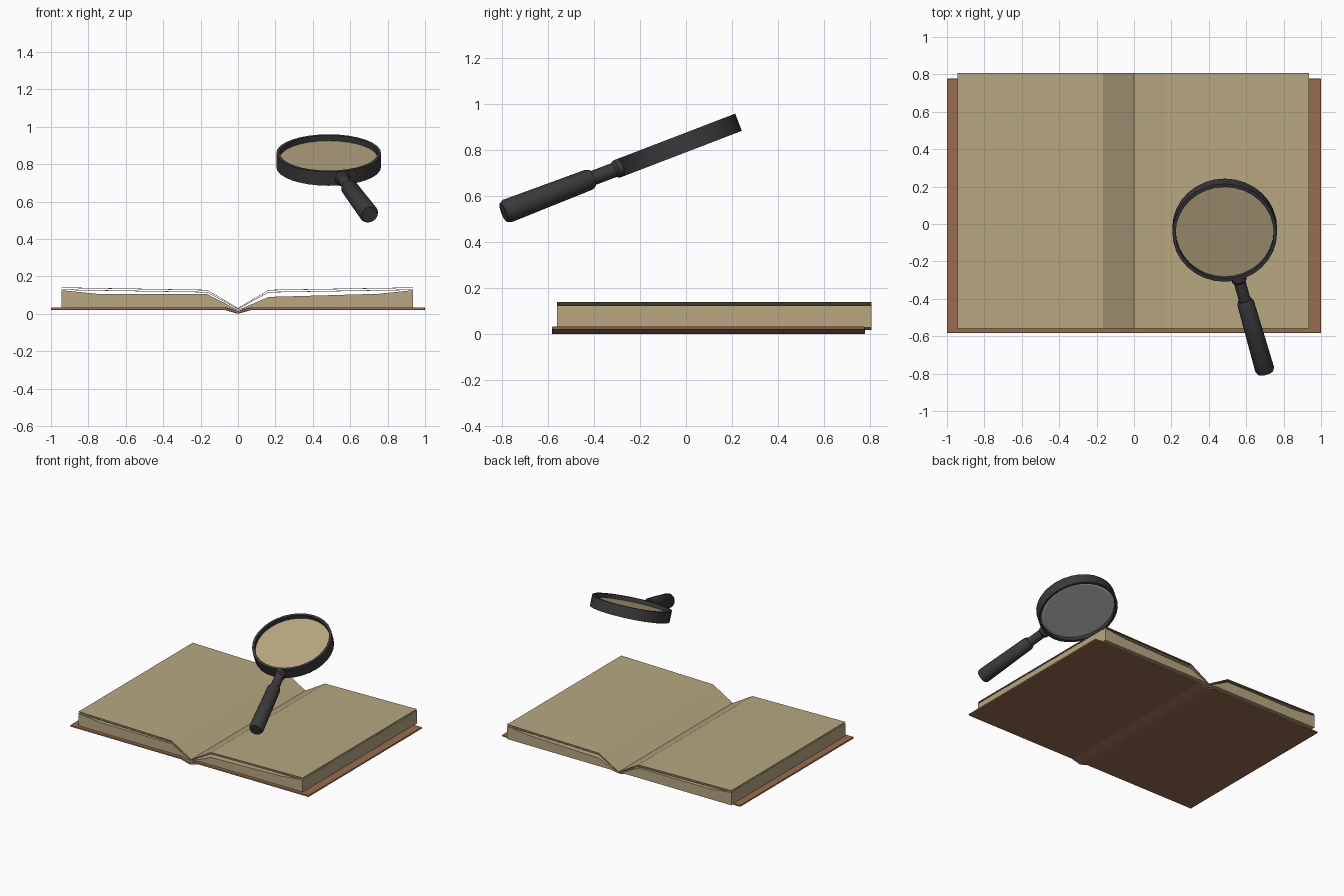
import bpy, bmesh, math
from mathutils import Matrix, Vector

cube = bpy.data.objects.get("Cube")
if cube:
    bpy.data.objects.remove(cube, do_unlink=True)


def material(name, rgb):
    m = bpy.data.materials.new(name)
    m.use_nodes = True
    color = (*rgb, 1)
    m.diffuse_color = color
    bsdf = next(n for n in m.node_tree.nodes if n.type == 'BSDF_PRINCIPLED')
    bsdf.inputs["Base Color"].default_value = color
    return m


paper = material("aged paper", (0.48, 0.39, 0.22))
leather = material("brown leather", (0.32, 0.15, 0.08))
black = material("black plastic", (0.042, 0.042, 0.044))
glass = material("grey glass", (0.52, 0.52, 0.52))


def finish(bm, name, *mats, smooth=False):
    bmesh.ops.recalc_face_normals(bm, faces=bm.faces)
    mesh = bpy.data.meshes.new(name)
    bm.to_mesh(mesh)
    bm.free()
    for m in mats:
        mesh.materials.append(m)
    obj = bpy.data.objects.new(name, mesh)
    bpy.context.collection.objects.link(obj)
    if smooth:
        bpy.ops.object.select_all(action='DESELECT')
        obj.select_set(True)
        bpy.context.view_layer.objects.active = obj
        bpy.ops.object.shade_smooth_by_angle(angle=math.radians(35))
    return obj


def prism(name, profile, y0, y1, mat):
    """Extrude an xz outline from y0 to y1."""
    bm = bmesh.new()
    face = bm.faces.new([bm.verts.new((x, y0, z)) for x, z in profile])
    out = bmesh.ops.extrude_face_region(bm, geom=[face])
    verts = [g for g in out["geom"] if isinstance(g, bmesh.types.BMVert)]
    bmesh.ops.translate(bm, verts=verts, vec=(0, y1 - y0, 0))
    return finish(bm, name, mat)


def lathe(profile, matrix, sides, closed=False):
    """Spin (radius, height) points about local z."""
    bm = bmesh.new()
    verts = [bm.verts.new((r, 0, h)) for r, h in profile]
    pairs = list(zip(verts, verts[1:]))
    if closed:
        pairs.append((verts[-1], verts[0]))
    edges = [bm.edges.new(p) for p in pairs]
    bmesh.ops.spin(bm, geom=verts + edges, axis=(0, 0, 1), cent=(0, 0, 0),
                   angle=math.tau, steps=sides)
    bmesh.ops.remove_doubles(bm, verts=bm.verts, dist=0.0005)
    bmesh.ops.transform(bm, matrix=matrix, verts=bm.verts)
    return bm


# Cover with a folded spine
half = [(1, 0.02), (1, 0.034), (0.07, 0.034), (0, 0.016)]
cover_outline = half + [(-x, z) for x, z in half[-2::-1]]
cover_outline += [(-0.07, 0.02), (0, 0), (0.07, 0.02)]
cover = prism("cover", cover_outline, -0.583, 0.778, leather)
bevel = cover.modifiers.new("soft edges", 'BEVEL')
bevel.width = 0.005
bevel.segments = 2

# Page blocks with hollow tops, and two loose leaves over each
FRONT, BACK, LEAF = -0.56, 0.807, 0.003
for side, s, edge, dip in (("left", 1, 0.935, 0.09), ("right", -1, 0.945, 0.105)):
    block = [(0, 0.02), (0.165, dip), (0.755, 0.107), (edge, 0.126),
             (edge, 0.03), (0.07, 0.03)]
    prism(side + "_page_block", [(s * x, z) for x, z in block], FRONT, BACK, paper)
    for i, (fold, rim) in enumerate(((0.114, 0.127), (0.125, 0.138))):
        leaf = [(0, 0.024 + i * 0.004), (0.165, fold), (edge, rim)]
        outline = leaf + [(x, z + LEAF) for x, z in reversed(leaf)]
        prism(f"{side}_leaf_{i + 1}", [(s * x, z) for x, z in outline],
              FRONT, BACK, paper)

# Magnifier frame, tilted toward the front
tilt = Matrix.Translation((0.485, -0.033, 0.822)) @ Matrix.Rotation(math.radians(21), 4, 'X')
ring = [(0.28, -0.04), (0.28, 0.04), (0.262, 0.04), (0.262, -0.04)]
finish(lathe(ring, tilt, 32, closed=True), "lens_frame", black, smooth=True)

# Lens: tinted front, grey bevelled back
lens = lathe([(0, 0.01), (0.264, 0.01), (0.264, -0.012), (0.24, -0.022), (0, -0.022)], tilt, 32)
bmesh.ops.recalc_face_normals(lens, faces=lens.faces)
facing = tilt.to_3x3() @ Vector((0, 0, 1))
for f in lens.faces:
    f.material_index = 0 if f.normal.dot(facing) > 0.5 else 1
finish(lens, "lens", paper, glass)

# Handle: neck, collar and flared grip
along = tilt @ Matrix.Rotation(math.radians(15), 4, 'Z') @ Matrix.Rotation(math.pi / 2, 4, 'X')
neck = [(0, 0.268), (0.04, 0.268), (0.04, 0.3), (0.032, 0.31), (0.032, 0.43), (0, 0.43)]
finish(lathe(neck, along, 16), "handle_neck", black, smooth=True)
grip = [(0, 0.415), (0.038, 0.415), (0.046, 0.432), (0.052, 0.825), (0.044, 0.842), (0, 0.842)]
finish(lathe(grip, along, 16), "handle_grip", black, smooth=True)
